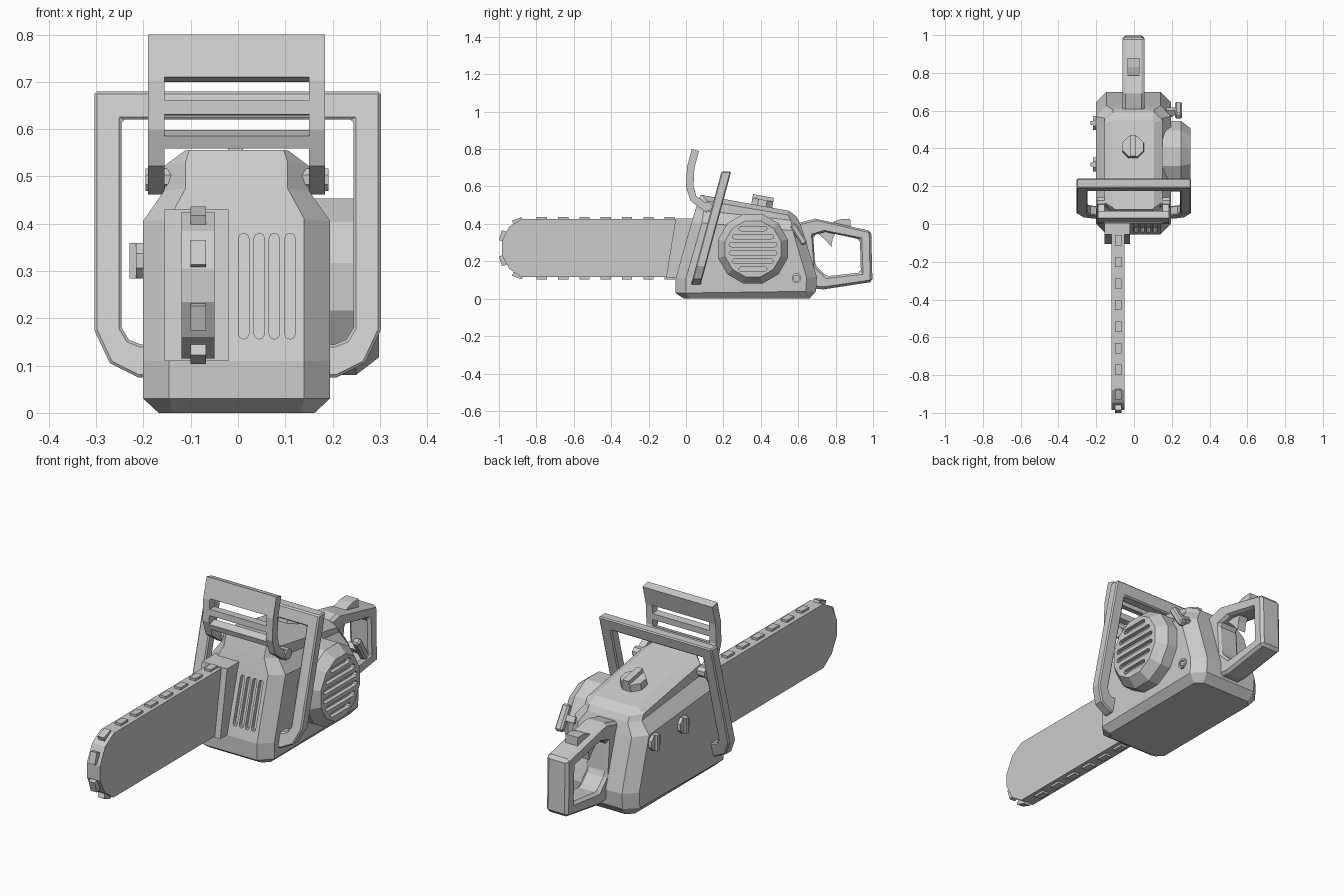
import bpy, bmesh
from math import sin, cos, pi, hypot, radians
from mathutils import Matrix, Vector

if "Cube" in bpy.data.objects:
    bpy.data.objects.remove(bpy.data.objects["Cube"])

def YZ(u, v, t): return (t, u, v)      # profile in y,z extruded along x
def XZ(u, v, t): return (u, t, v)      # profile in x,z extruded along y

def make(name, verts, faces):
    me = bpy.data.meshes.new(name)
    me.from_pydata(verts, [], faces)
    bm = bmesh.new(); bm.from_mesh(me)
    bmesh.ops.recalc_face_normals(bm, faces=bm.faces)
    bm.to_mesh(me); bm.free()
    ob = bpy.data.objects.new(name, me)
    bpy.context.collection.objects.link(ob)
    return ob

def loft(name, rings):
    n = len(rings[0])
    verts = [p for r in rings for p in r]
    faces = [tuple(range(n)), tuple(range(len(verts) - n, len(verts)))]
    for k in range(len(rings) - 1):
        for i in range(n):
            j = (i + 1) % n
            faces.append((k*n + i, k*n + j, k*n + n + j, k*n + n + i))
    return make(name, verts, faces)

def prisms(name, polys, a, b, f):
    verts, faces = [], []
    for pts in polys:
        s, n = len(verts), len(pts)
        verts += [f(u, v, a) for u, v in pts] + [f(u, v, b) for u, v in pts]
        faces += [tuple(range(s, s + n)), tuple(range(s + n, s + 2*n))]
        faces += [(s + i, s + (i+1) % n, s + n + (i+1) % n, s + n + i) for i in range(n)]
    return make(name, verts, faces)

def frame(name, outer, inner, a, b):
    n = len(outer)
    loops = [[YZ(u, v, t) for u, v in p] for p, t in ((outer, a), (outer, b), (inner, b), (inner, a))]
    faces = [(k*n + i, k*n + (i+1) % n, (k+1) % 4*n + (i+1) % n, (k+1) % 4*n + i)
             for k in range(4) for i in range(n)]
    return make(name, sum(loops, []), faces)

def ngon(cu, cv, r, n):
    return [(cu + r*cos(2*pi*(i + .5)/n), cv + r*sin(2*pi*(i + .5)/n)) for i in range(n)]

def capsule(cu, cv, half, r, upright=False):
    pts = []
    for i in range(10):
        a = -pi/2 + pi*(i if i < 5 else i - 1)/4
        du, dv = r*cos(a) + (half - r)*(1 if i < 5 else -1), r*sin(a)
        pts.append((cu - dv, cv + du) if upright else (cu + du, cv + dv))
    return pts

def boxes(name, items):
    bm = bmesh.new()
    for loc, size, ax in items:
        bmesh.ops.create_cube(bm, size=1, matrix=Matrix.Translation(loc) @ Matrix.Rotation(ax, 4, 'X')
                              @ Matrix.Diagonal((*size, 1)))
    ob = make(name, [], [])
    bm.to_mesh(ob.data); bm.free()
    return ob

def bevel(ob, w):
    m = ob.modifiers.new("bevel", 'BEVEL')
    m.width, m.segments, m.limit_method, m.angle_limit = w, 1, 'ANGLE', radians(40)

def cut(ob, cutter):
    m = ob.modifiers.new("slots", 'BOOLEAN')
    m.object, m.solver = cutter, 'EXACT'
    bpy.context.view_layer.objects.active = ob
    bpy.ops.object.modifier_apply(modifier=m.name)
    bpy.data.objects.remove(cutter)

# engine housing: chamfered rings whose height slopes towards the back
def ring(hw, ch, yf, zf, yb, zb):
    pts = [(-hw + ch, yf), (hw - ch, yf), (hw, yf + ch), (hw, yb - ch),
           (hw - ch, yb), (-hw + ch, yb), (-hw, yb - ch), (-hw, yf + ch)]
    return [(x - .003, y, zf + (zb - zf)*(y - yf)/(yb - yf)) for x, y in pts]

body = loft("engine_housing", [
    ring(.165, .03, -.01, 0, .66, 0), ring(.198, .055, -.055, .03, .695, .04),
    ring(.198, .055, -.055, .11, .70, .115), ring(.198, .055, .03, .41, .625, .36),
    ring(.153, .045, .05, .475, .605, .415), ring(.153, .045, .068, .53, .59, .44),
    ring(.11, .01, .078, .556, .55, .47)])
front = lambda u, v, t: (u, -.055 + (v - .11)*.283 + t, v)
cut(body, prisms("slot_cutter", [capsule(x, .268, .112, .011, True) for x in (.012, .045, .077, .11)],
                 -.1, .02, front))

# guide bar, its mount and the chain teeth
prisms("bar_mount", [[(-.107, .11), (.03, .11), (.06, .43), (-.055, .43)]], -.155, -.02, YZ)
prisms("guide_bar", [[(0, .425), (-.88, .425), (-.945, .385), (-.985, .305), (-.985, .235),
                      (-.945, .16), (-.88, .115), (0, .115)]], -.12, -.05, YZ)
teeth = []
for s in (1, -1):
    for i in range(8):
        teeth.append(((-.084, -.885 + .114*i, .27 + s*.153), (.033, .055, .026), -.15*s if i == 0 else 0))
        if i == 0:
            teeth[-1] = ((-.084, -.9, .27 + s*.145), (.033, .055, .026), .35*s)
    teeth.append(((-.084, -.98, .27 + s*.066), (.033, .026, .055), -.3*s))
boxes("chain_teeth", teeth)

# wrap-around front handle
half_out = [(-.18, .075), (-.21, .075), (-.27, .105), (-.303, .175), (-.303, .68)]
half_in = [(-.245, .62), (-.245, .18), (-.23, .155), (-.205, .145), (-.18, .145)]
mir = lambda p: [(-x, z) for x, z in reversed(p)]
tilt = lambda u, v, t: (u - .001, .055 + .27*(v - .085) + t, v)
bevel(prisms("front_handle", [half_out + mir(half_out) + mir(half_in) + half_in], -.026, .026, tilt), .006)

# hand guard: two curved legs joined by cross bars
path = [(.05, .795), (.025, .70), (.02, .60), (.04, .535), (.12, .478)]
def strip(pts, w=.02):
    a, b = [], []
    for i, p in enumerate(pts):
        q, r = pts[max(i - 1, 0)], pts[min(i + 1, len(pts) - 1)]
        dy, dz = r[0] - q[0], r[1] - q[1]
        l = hypot(dy, dz)
        a.append((p[0] - w*dz/l, p[1] + w*dy/l)); b.append((p[0] + w*dz/l, p[1] - w*dy/l))
    return a + b[::-1]
def at(z):
    for (y0, z0), (y1, z1) in zip(path, path[1:]):
        if z1 <= z <= z0:
            return (y0 + (y1 - y0)*(z - z0)/(z1 - z0), z)
for side, a, b in (("left", -.19, -.155), ("right", .15, .184)):
    prisms("guard_leg_" + side, [strip(path)], a, b, YZ)
prisms("guard_bars", [strip([path[0], at(.705)]), strip([at(.66), at(.63)]),
                      strip([at(.592), at(.565)])], -.156, .151, YZ)
for side, a, b in (("left", -.196, -.13), ("right", .125, .191)):
    prisms("guard_pivot_" + side, [ngon(.115, .493, .026, 8)], a, b, YZ)

# round starter cover with slots
cover = loft("starter_cover", [[YZ(u, v, x) for u, v in ngon(.358, .267, r, 12)]
                               for x, r in ((.15, .193), (.25, .193), (.298, .155))])
cut(cover, prisms("slot_cutter", [capsule(.358, .267 + d, h, .012) for d, h in
    ((-.108, .075), (-.065, .11), (-.022, .128), (.022, .128), (.065, .11), (.108, .075))], .278, .35, YZ))

# starter pull grip
bevel(boxes("pull_grip", [((.235, .602, .345), (.038, .035, .125), radians(32))]), .008)
boxes("pull_stub", [((.2, .595, .345), (.06, .03, .03), radians(32))])

# rear handle with trigger and lockout
bevel(frame("rear_handle",
    [(.58, .40), (.69, .428), (.99, .362), (.997, .09), (.735, .05), (.62, .06)],
    [(.68, .34), (.745, .357), (.93, .318), (.935, .14), (.75, .12), (.69, .18)], -.06, .055), .014)
prisms("trigger", [[(.69, .36), (.80, .35), (.785, .325), (.777, .277), (.745, .315)]], -.025, .02, YZ)
prisms("throttle_lock", [[(.77, .39), (.79, .412), (.83, .425), (.878, .427), (.88, .37)]], -.035, .03, YZ)

# filler cap on top and two caps on the left side
def knob(name, mat, r, h1, h2):
    bm = bmesh.new()
    bmesh.ops.create_cone(bm, cap_ends=True, segments=8, radius1=r, radius2=r*.95, depth=h1 + .02,
        matrix=mat @ Matrix.Translation((0, 0, (h1 - .02)/2)) @ Matrix.Rotation(pi/8, 4, 'Z'))
    bmesh.ops.create_cube(bm, size=1, matrix=mat @ Matrix.Translation((0, 0, h2/2))
                          @ Matrix.Diagonal((r*.5, r*1.8, h2, 1)))
    ob = make(name, [], [])
    bm.to_mesh(ob.data); bm.free()

knob("filler_cap", Matrix.Translation((-.005, .405, .496)) @ Matrix.Rotation(-.18, 4, 'X'), .063, .034, .054)
side = Matrix(((0, 0, -1), (-1, 0, 0), (0, 1, 0))).to_4x4()
for i, y in enumerate((.535, .315)):
    knob("side_cap_%d" % (i + 1), Matrix.Translation((-.2, y, .322)) @ side, .042, .016, .029)

# cover screw on the right side
frame("screw_rim", ngon(.59, .11, .026, 8), ngon(.59, .11, .016, 8), .18, .205)
prisms("screw_core", [ngon(.59, .11, .012, 6)], .18, .203, YZ)
